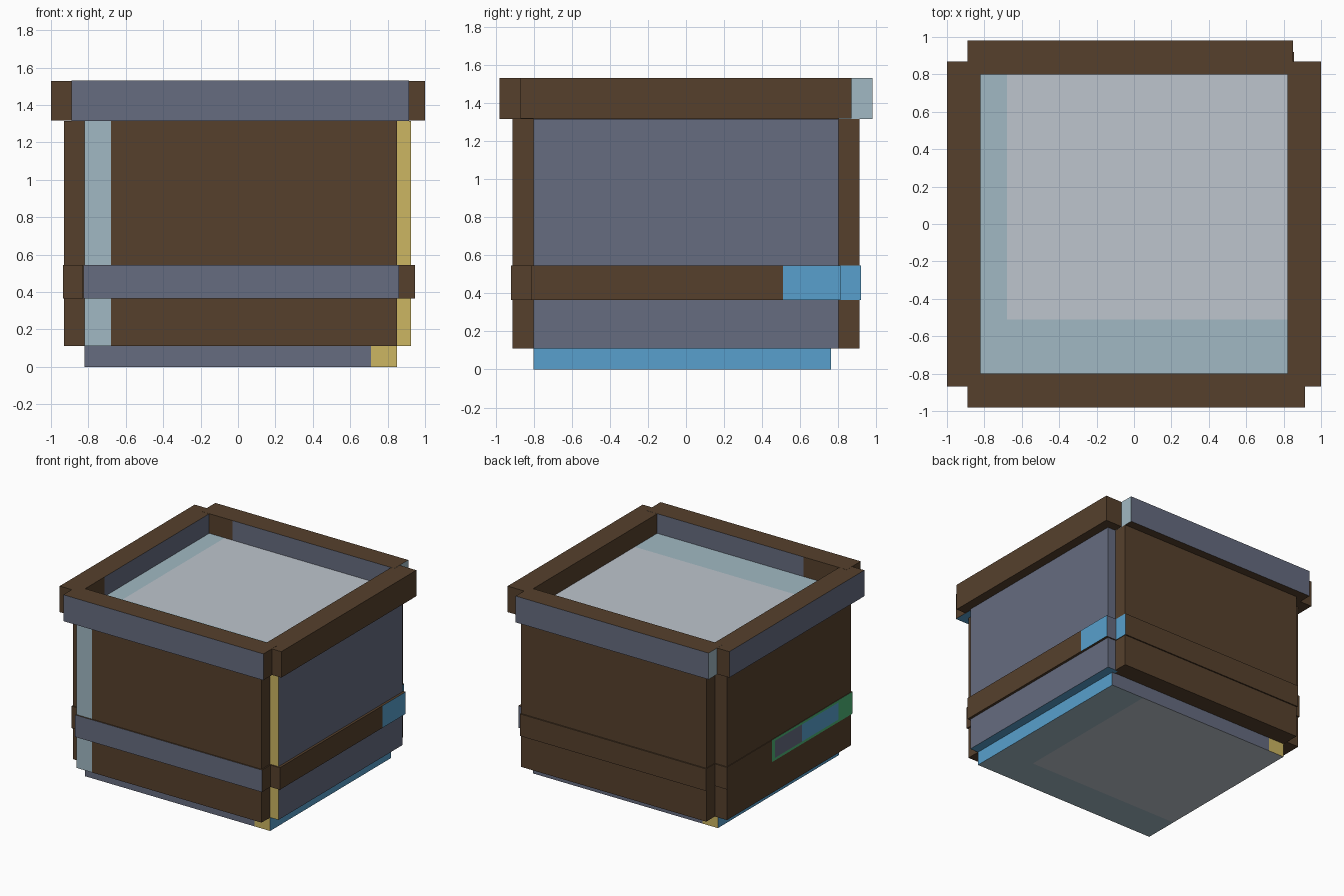
import bpy
import bmesh
from mathutils import Vector

cube = bpy.data.objects.get("Cube")
if cube:
    bpy.data.objects.remove(cube, do_unlink=True)


def linear(v):
    v /= 255
    return v / 12.92 if v <= 0.04045 else ((v + 0.055) / 1.055) ** 2.4


def material(name, *rgb):
    mat = bpy.data.materials.new(name)
    mat.use_nodes = True
    colour = [linear(v) for v in rgb] + [1]
    mat.diffuse_color = colour
    mat.node_tree.nodes["Principled BSDF"].inputs["Base Color"].default_value = colour
    return mat


PALETTE = [
    material("brown", 86, 64, 44), material("slate", 102, 108, 128),
    material("pale_blue", 161, 185, 195), material("light_grey", 190, 197, 205),
    material("yellow", 204, 182, 98), material("blue", 88, 160, 205),
    material("green", 78, 180, 118),
]
BROWN, SLATE, PALE, LIGHT, YELLOW, BLUE, GREEN = range(len(PALETTE))


def box(name, x, y, z, sides=None, cuts=(), rule=None):
    """Box from ranges; sides maps a direction to a colour, rule(direction, centre) refines it."""
    sides = sides or {}
    bm = bmesh.new()
    bmesh.ops.create_cube(bm, size=1)
    for v in bm.verts:
        v.co = Vector([(r[0] + r[1]) / 2 + c * (r[1] - r[0]) for c, r in zip(v.co, (x, y, z))])
    for axis, place in cuts:
        normal = Vector([float(i == axis) for i in range(3)])
        bmesh.ops.bisect_plane(bm, geom=bm.verts[:] + bm.edges[:] + bm.faces[:],
                               plane_co=normal * place, plane_no=normal)
    bm.normal_update()
    for f in bm.faces:
        axis = max(range(3), key=lambda i: abs(f.normal[i]))
        side = ("+" if f.normal[axis] > 0 else "-") + "xyz"[axis]
        colour = rule(side, f.calc_center_median()) if rule else None
        f.material_index = sides.get(side, BROWN) if colour is None else colour
    mesh = bpy.data.meshes.new(name)
    for mat in PALETTE:
        mesh.materials.append(mat)
    bm.to_mesh(mesh)
    bm.free()
    obj = bpy.data.objects.new(name, mesh)
    bpy.context.collection.objects.link(obj)


# Base plinth, with corner patches and an L-shaped border underneath
def paint_base(side, c):
    if side == "-z":
        return PALE if c.x > 0.55 or c.y < -0.52 else LIGHT
    if side == "-y" and c.x > 0.71 or side == "+y" and c.x < -0.68:
        return YELLOW


box("base", (-0.82, 0.85), (-0.80, 0.76), (0, 0.115),
    {"+x": BLUE, "-x": BLUE, "+y": SLATE, "-y": SLATE},
    [(0, 0.55), (0, 0.71), (0, -0.68), (1, -0.52)], paint_base)


# Inner block, whose top is the sunken surface
def paint_core(side, c):
    if side == "+z":
        return PALE if c.x < -0.68 or c.y < -0.51 else LIGHT


box("core", (-0.83, 0.83), (-0.80, 0.80), (0.112, 1.37), None,
    [(0, -0.68), (1, -0.51)], paint_core)

# Wall panels
WALL = (0.11, 1.315)
box("front_panel", (-0.82, 0.85), (-0.91, -0.795), WALL, None, [(0, -0.68)],
    lambda side, c: PALE if side == "-y" and c.x < -0.68 else None)
box("back_panel", (-0.82, 0.85), (0.795, 0.91), WALL)
box("left_panel", (0.825, 0.925), (-0.80, 0.80), WALL,
    {"+x": SLATE, "+y": SLATE, "-y": YELLOW, "-z": BLUE})
box("right_panel", (-0.93, -0.82), (-0.80, 0.80), WALL)

# Waist bands
BAND = (0.365, 0.545)
box("front_band", (-0.825, 0.86), (-0.92, -0.81), BAND, {"-y": SLATE})
box("back_band", (-0.825, 0.855), (0.80, 0.92), BAND, {"+x": BLUE})
box("left_band", (0.83, 0.945), (-0.81, 0.81), BAND, {"+y": SLATE}, [(1, 0.51)],
    lambda side, c: BLUE if side == "+x" and c.y > 0.51 else None)


def paint_right_band(side, c):
    if side == "-x" and c.y < 0.23:
        if 0.385 < c.z < 0.525:
            if -0.16 < c.y < 0.19:
                return SLATE
            if -0.63 < c.y < -0.16:
                return BLUE
        return GREEN


box("right_band", (-0.935, -0.83), (-0.81, 0.81), BAND, None,
    [(1, 0.23), (1, 0.19), (1, -0.16), (1, -0.63), (2, 0.385), (2, 0.525)], paint_right_band)

# Rim boards
RIM = (1.315, 1.53)
SIDE_RIM = (1.317, 1.529)
box("front_rim", (-0.89, 0.915), (-0.98, -0.80), RIM,
    {"-y": SLATE, "+y": SLATE, "-z": BLUE}, [(0, -0.5)],
    lambda side, c: BROWN if side == "+y" and c.x < -0.5 else None)
box("back_rim", (-0.89, 0.85), (0.80, 0.98), RIM,
    {"+y": SLATE, "-y": SLATE, "+x": PALE, "-x": PALE}, [(0, -0.61)],
    lambda side, c: BROWN if side == "-y" and c.x < -0.61 else None)
box("left_rim", (0.82, 1.0), (-0.87, 0.87), SIDE_RIM)
box("right_rim", (-1.0, -0.82), (-0.87, 0.87), SIDE_RIM,
    {"-x": SLATE, "+x": SLATE}, [(1, -0.55)],
    lambda side, c: BROWN if side == "+x" and c.y < -0.55 else None)
